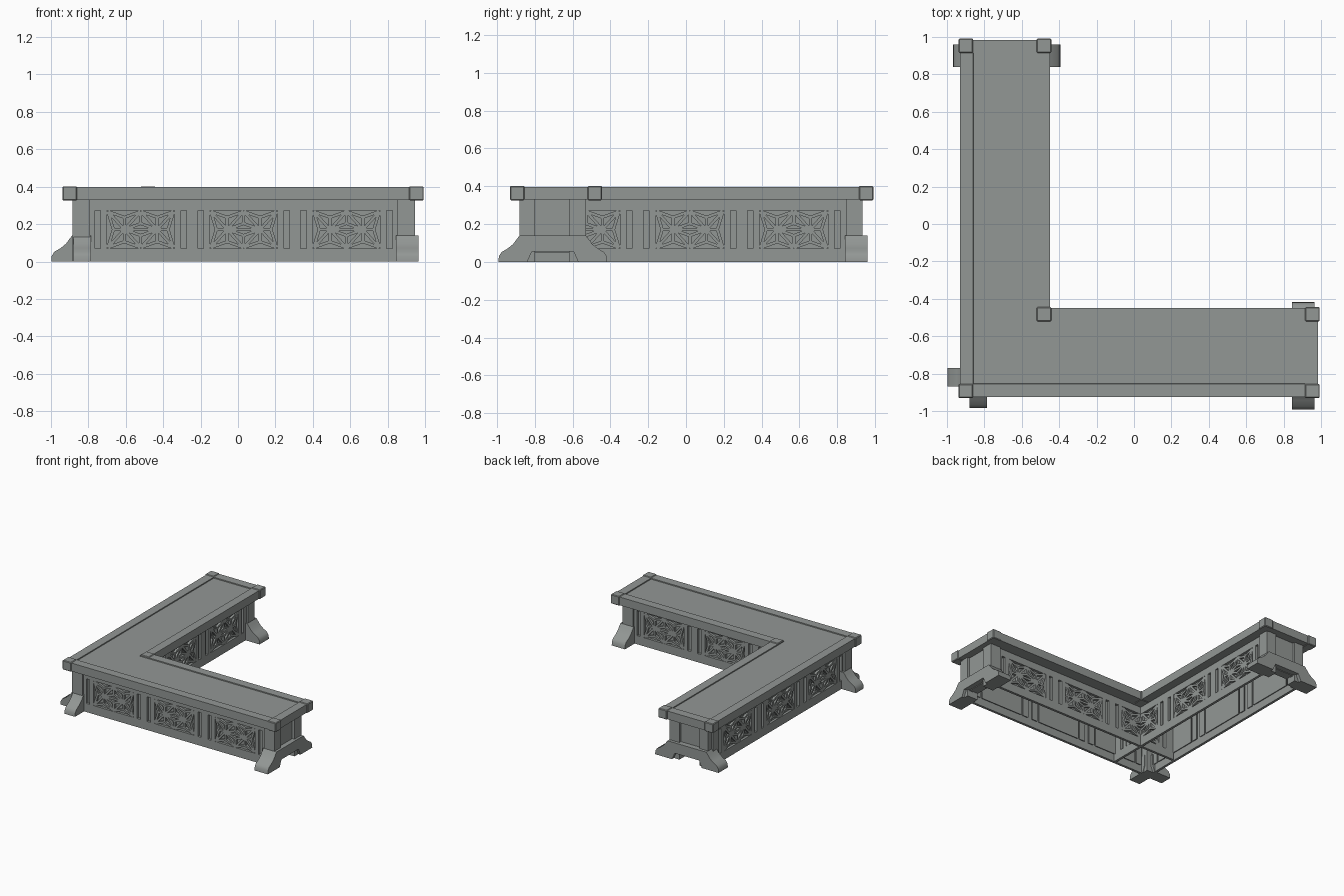
import bpy, bmesh, math
from mathutils import Matrix, Vector

if "Cube" in bpy.data.objects:
    bpy.data.objects.remove(bpy.data.objects["Cube"])

stone = bpy.data.materials.new("stone_grey")
stone.use_nodes = True
GREY = (0.29, 0.31, 0.30, 1)
stone.diffuse_color = GREY
stone.node_tree.nodes["Principled BSDF"].inputs["Base Color"].default_value = GREY


def frame(x, y, degrees):
    """Local frame whose -y side faces outwards."""
    return Matrix.Translation((x, y, 0)) @ Matrix.Rotation(math.radians(degrees), 4, 'Z')


def finish(name, bm, matrix=Matrix(), closed=True):
    if closed:
        bmesh.ops.recalc_face_normals(bm, faces=bm.faces)
    mesh = bpy.data.meshes.new(name)
    bm.to_mesh(mesh)
    bm.free()
    mesh.materials.append(stone)
    obj = bpy.data.objects.new(name, mesh)
    obj.matrix_world = matrix
    bpy.context.collection.objects.link(obj)
    return obj


def box(name, x0, x1, y0, y1, z0, z1, bevel=0):
    bm = bmesh.new()
    bmesh.ops.create_cube(bm, size=1)
    for v in bm.verts:
        v.co = Vector((x0 if v.co.x < 0 else x1, y0 if v.co.y < 0 else y1, z0 if v.co.z < 0 else z1))
    if bevel:
        bmesh.ops.bevel(bm, geom=bm.edges[:], offset=bevel, segments=1, affect='EDGES')
    return finish(name, bm)


def prism(name, outline, depth, matrix):
    """Extrude an (x, z) outline along local y."""
    bm = bmesh.new()
    face = bm.faces.new([bm.verts.new((a, 0, z)) for a, z in outline])
    out = bmesh.ops.extrude_face_region(bm, geom=[face])
    moved = [g for g in out["geom"] if isinstance(g, bmesh.types.BMVert)]
    bmesh.ops.translate(bm, verts=moved, vec=(0, depth, 0))
    obj = finish(name, bm, matrix)
    bpy.ops.object.select_all(action='DESELECT')
    obj.select_set(True)
    bpy.context.view_layer.objects.active = obj
    bpy.ops.object.shade_smooth_by_angle(angle=math.radians(35))


# Counter top: L-shaped slab with a raised rim
bm = bmesh.new()
X0, X1, Y0, Y1, IN = -0.93, 0.985, -0.925, 0.985, -0.45
outline = [(X0, Y0), (X1, Y0), (X1, IN), (IN, IN), (IN, Y1), (X0, Y1)]
slab = bm.faces.new([bm.verts.new((x, y, 0.33)) for x, y in outline])
out = bmesh.ops.extrude_face_region(bm, geom=[slab])
bmesh.ops.translate(bm, verts=[g for g in out["geom"] if isinstance(g, bmesh.types.BMVert)],
                    vec=(0, 0, 0.067))
bmesh.ops.recalc_face_normals(bm, faces=bm.faces)
field = max(bm.faces, key=lambda f: f.calc_center_median().z)
bmesh.ops.inset_region(bm, faces=[field], thickness=0.07, use_even_offset=True)
bmesh.ops.inset_region(bm, faces=[field], thickness=0.001, depth=-0.008, use_even_offset=True)
finish("counter_top", bm)

# Corner caps on the rim, pushed slightly past each slab corner
for i, (x, y) in enumerate(outline):
    sx = 1 if x > X0 else -1
    sy = 1 if y > Y0 else -1
    xs = sorted((x + sx * 0.008, x - sx * 0.07))
    ys = sorted((y + sy * 0.006, y - sy * 0.07))
    box(f"corner_cap_{i}", *xs, *ys, 0.326, 0.402, 0.005)

# Lattice walls
HALF, LOW, HIGH = 0.87, 0.07, 0.272
CENTRES = (-0.55, 0, 0.55)
PW, PH = 0.36, HIGH - LOW


def add_bar(bm, p, q, width=0.016, y0=0.002, y1=0.022):
    p, q = Vector(p), Vector(q)
    d = q - p
    turn = Matrix.Rotation(-math.atan2(d.y, d.x), 4, 'Y')
    mid = (p + q) / 2
    size = Matrix.Diagonal((d.length, y1 - y0, width, 1))
    place = Matrix.Translation((mid.x, (y0 + y1) / 2, mid.y))
    bmesh.ops.create_cube(bm, size=1, matrix=place @ turn @ size)


def lattice(bm, cx):
    """Triangular star fretwork mirrored about both panel axes."""
    cz, w, h = (LOW + HIGH) / 2, PW / 2 - 0.004, PH / 2 - 0.004
    m = w / 2
    corner, top, knot = (w, h), (0, h), (m, 0)
    upper, middle, side = (m, h * 0.67), (0, h * 0.33), (w * 0.83, 0)
    lines = [(corner, knot), (top, knot), (upper, corner), (upper, top), (upper, knot),
             (middle, top), (middle, knot), (side, knot), (side, corner)]
    for sx in (-1, 1):
        for sz in (-1, 1):
            for p, q in lines:
                add_bar(bm, *[(cx + sx * a, cz + sz * b) for a, b in (p, q)])
    add_bar(bm, (cx - m, cz), (cx + m, cz))


def wall(name, matrix):
    # Holes: a wide panel with a narrow slot on either side
    cuts = [-HALF]
    for c in CENTRES:
        for a, b in ((-0.245, -0.215), (-PW / 2, PW / 2), (0.215, 0.245)):
            cuts += [c + a, c + b]
    cuts.append(HALF)
    levels = (0, LOW, HIGH, 0.33)
    bm = bmesh.new()
    grid = [[bm.verts.new((u, 0, z)) for z in levels] for u in cuts]
    holes = []
    for i in range(len(cuts) - 1):
        for k in range(3):
            f = bm.faces.new((grid[i][k], grid[i + 1][k], grid[i + 1][k + 1], grid[i][k + 1]))
            if i % 2 and k == 1:
                holes.append(f)
    out = bmesh.ops.extrude_discrete_faces(bm, faces=holes)
    for f in out["faces"]:
        bmesh.ops.translate(bm, verts=f.verts[:], vec=(0, 0.02, 0))
    obj = finish(name, bm, matrix, closed=False)
    mod = obj.modifiers.new("thickness", 'SOLIDIFY')
    mod.thickness, mod.offset = 0.02, -1
    bm = bmesh.new()
    for c in CENTRES:
        lattice(bm, c)
    finish(name + "_lattice", bm, matrix)


wall("front_wall", frame(0.03, -0.868, 0))
wall("right_side_wall", frame(-0.868, 0.02, -90))
wall("inner_side_wall", frame(-0.52, 0.02, 90))
wall("inner_back_wall", frame(0.03, -0.543, 180))

# Posts at the outer corner and the two arm ends
box("corner_post", -0.885, -0.79, -0.88, -0.79, 0, 0.33)
for i, (a, b) in enumerate(((-0.88, -0.80), (-0.62, -0.53))):
    box(f"left_end_post_{i}", 0.85, 0.945, a, b, 0, 0.33)
    box(f"back_end_post_{i}", a + 0.025, b + 0.025, 0.85, 0.935, 0, 0.33)
box("left_end_panel", 0.895, 0.925, -0.86, -0.55, 0.05, 0.33)
box("back_end_panel", -0.835, -0.525, 0.885, 0.915, 0.05, 0.33)

# Feet: flared toes, paired across each arm end
TOE = [(0.112, 0), (0.11, 0.03), (0.096, 0.052), (0.062, 0.072),
       (0.034, 0.095), (0.014, 0.122), (0, 0.14)]
W = 0.175
half = [(-0.04, 0)] + TOE
right = [(W - 0.065, 0.055)] + [(W + a, z) for a, z in half]
left = [(-a, z) for a, z in reversed(right)]
prism("left_end_foot", right + left, 0.12, frame(0.965, -0.705, 90))
prism("back_end_foot", right + left, 0.12, frame(-0.68, 0.96, 180))
single = half + [(-0.06, 0.14), (-0.06, 0.055)]
prism("corner_foot_front", single, 0.095, frame(-0.88, -0.873, -90))
prism("corner_foot_side", single, 0.10, frame(-0.886, -0.77, 180))
